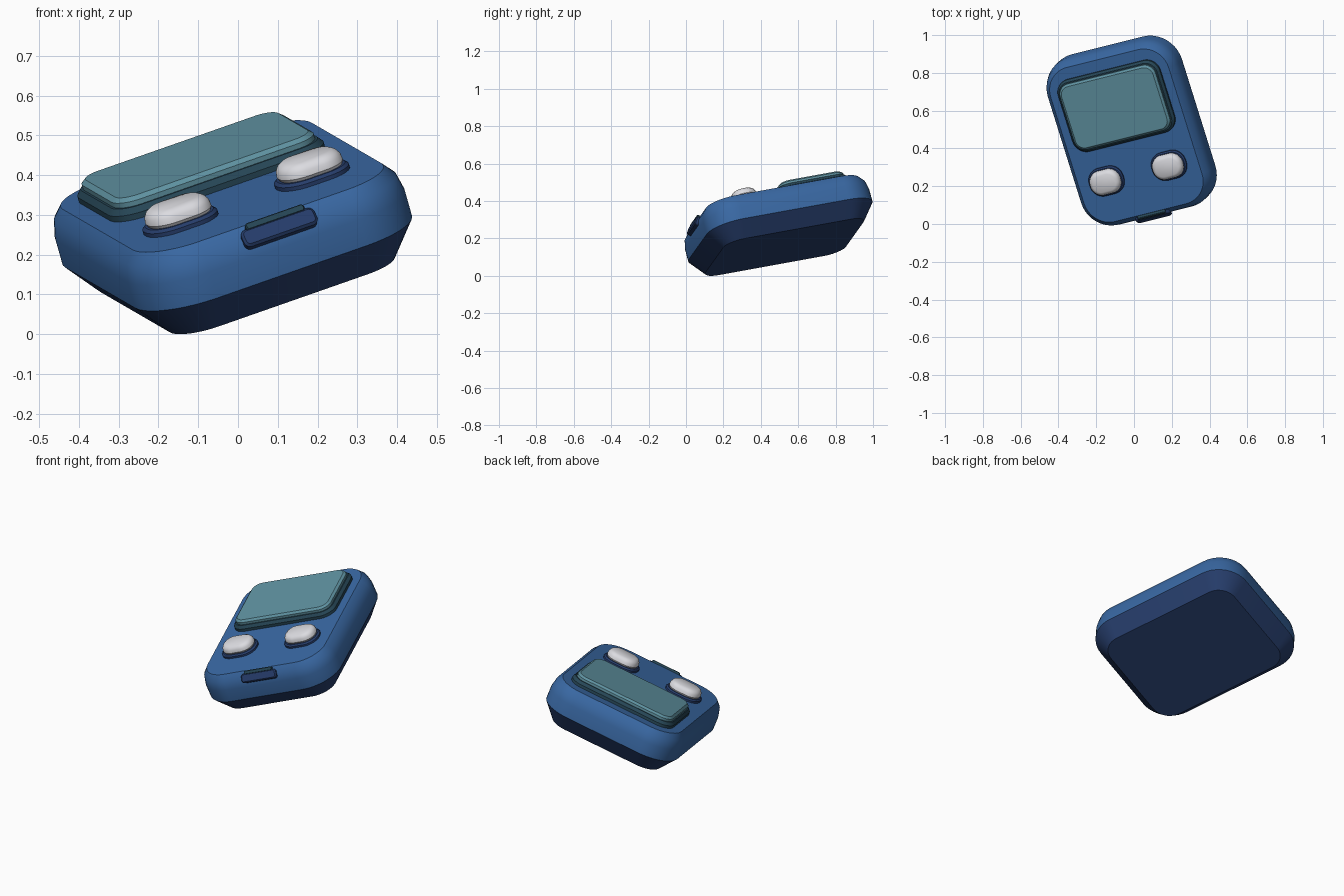
import bpy, bmesh, math
from mathutils import Vector, Matrix

cube = bpy.data.objects.get("Cube")
if cube:
    bpy.data.objects.remove(cube, do_unlink=True)


def material(name, rgb):
    """Flat colour from 8-bit display values, stored as linear."""
    lin = [((c / 255 + 0.055) / 1.055) ** 2.4 for c in rgb] + [1]
    m = bpy.data.materials.new(name)
    m.use_nodes = True
    m.diffuse_color = lin
    m.node_tree.nodes["Principled BSDF"].inputs["Base Color"].default_value = lin
    return m


blue = material("case blue", (57, 104, 163))
navy = material("navy", (38, 61, 107))
dark_teal = material("dark teal", (38, 70, 86))
teal = material("screen teal", (95, 146, 161))
grey = material("light grey", (220, 220, 225))

# The device lies tilted: width axis, length axis and face normal
across = Vector((1, 0.25, 0.35)).normalized()
along = Vector((-0.32, 1, 0.18))
along = (along - across * along.dot(across)).normalized()
normal = across.cross(along)
TILT = Matrix.Translation((-0.01, 0.497, 0.265)) @ Matrix(
    (across, along, normal)).transposed().to_4x4()


def outline(hx, hy, r, steps=10):
    """Points of a rounded rectangle, counter-clockwise."""
    pts = []
    for k, (sx, sy) in enumerate(((1, 1), (-1, 1), (-1, -1), (1, -1))):
        for i in range(steps + 1):
            a = math.pi / 2 * (k + i / steps)
            pts.append((sx * (hx - r) + r * math.cos(a),
                        sy * (hy - r) + r * math.sin(a)))
    return pts


def slab(name, hx, hy, r, profile, mats, place=Matrix(), split=None):
    """Stack rounded rectangles; profile holds (height, inset) pairs."""
    bm = bmesh.new()
    rings = [[bm.verts.new((x, y, h)) for x, y in outline(hx - i, hy - i, r - i)]
             for h, i in profile]
    bm.faces.new(reversed(rings[0]))
    bm.faces.new(rings[-1])
    for low, high in zip(rings, rings[1:]):
        for j in range(len(low)):
            k = (j + 1) % len(low)
            bm.faces.new((low[j], low[k], high[k], high[j]))
    if split is not None:
        for f in bm.faces:
            f.material_index = int(f.calc_center_median().z < split)
    mesh = bpy.data.meshes.new(name)
    bm.to_mesh(mesh)
    bm.free()
    for m in mats:
        mesh.materials.append(m)
    ob = bpy.data.objects.new(name, mesh)
    bpy.context.collection.objects.link(ob)
    ob.matrix_world = TILT @ place
    bpy.ops.object.select_all(action="DESELECT")
    ob.select_set(True)
    bpy.context.view_layer.objects.active = ob
    bpy.ops.object.shade_smooth_by_angle(angle=math.radians(35))
    return ob


# Case: navy lower shell below the seam, blue above
slab("case", 0.375, 0.469, 0.17,
     [(-0.12, 0.07), (-0.03, 0), (0.04, 0), (0.085, 0.01), (0.115, 0.035)],
     [blue, navy], split=-0.03)

# Screen with its stepped frame
at_screen = Matrix.Translation((0, 0.17, 0))
slab("screen_frame", 0.293, 0.202, 0.075,
     [(0.105, 0), (0.13, 0), (0.145, 0.012)], [dark_teal], at_screen)
slab("screen", 0.275, 0.184, 0.06,
     [(0.14, 0), (0.158, 0), (0.168, 0.012)], [teal], at_screen)

# Two buttons, each on a collar
for side, sx in (("right", -1), ("left", 1)):
    at_button = Matrix.Translation((sx * 0.18, -0.21, 0))
    slab(side + "_button_collar", 0.097, 0.077, 0.07,
         [(0.105, 0), (0.125, 0), (0.132, 0.008)], [navy], at_button)
    slab(side + "_button", 0.086, 0.067, 0.062,
         [(0.125, 0.008), (0.14, 0), (0.155, 0.002), (0.166, 0.009), (0.174, 0.022)],
         [grey], at_button)

# Port plate and trim strip on the front edge
lean = Matrix.Rotation(math.radians(55), 4, "X")
slab("port_plate", 0.1, 0.024, 0.016, [(-0.03, 0), (0.008, 0), (0.014, 0.006)],
     [navy], Matrix.Translation((0, -0.46, 0.085)) @ lean)
slab("port_strip", 0.08, 0.01, 0.008, [(-0.03, 0), (0.01, 0), (0.014, 0.003)],
     [dark_teal], Matrix.Translation((0, -0.443, 0.108)) @ lean)
